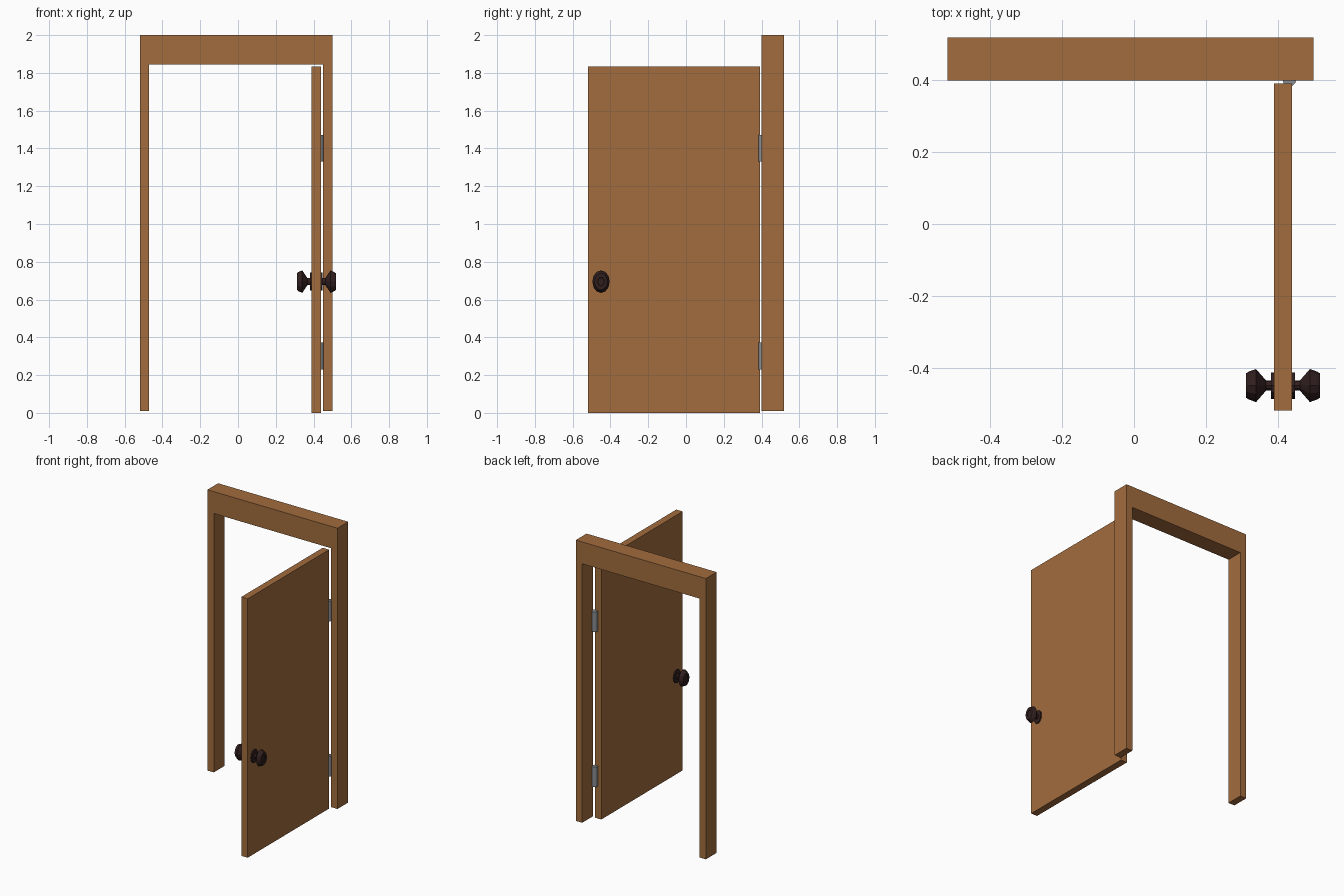
import bpy, bmesh, math
from mathutils import Vector

if "Cube" in bpy.data.objects:
    bpy.data.objects.remove(bpy.data.objects["Cube"])


def material(name, rgb):
    m = bpy.data.materials.new(name)
    m.diffuse_color = (*rgb, 1)
    m.use_nodes = True
    m.node_tree.nodes["Principled BSDF"].inputs["Base Color"].default_value = m.diffuse_color
    return m


WOOD = material("warm_wood", (0.36, 0.15, 0.048))
DARK = material("dark_bronze", (0.032, 0.014, 0.014))
STEEL = material("grey_steel", (0.25, 0.26, 0.28))


def finish(name, bm, mat):
    bmesh.ops.recalc_face_normals(bm, faces=bm.faces)
    me = bpy.data.meshes.new(name)
    bm.to_mesh(me)
    bm.free()
    me.materials.append(mat)
    ob = bpy.data.objects.new(name, me)
    bpy.context.collection.objects.link(ob)
    return ob


def extrude(name, outline, direction, mat):
    """Extrude a flat outline into a solid."""
    bm = bmesh.new()
    face = bm.faces.new([bm.verts.new(p) for p in outline])
    new = bmesh.ops.extrude_face_region(bm, geom=[face], use_keep_orig=True)["geom"]
    bmesh.ops.translate(bm, vec=Vector(direction),
                        verts=[g for g in new if isinstance(g, bmesh.types.BMVert)])
    return finish(name, bm, mat)


def lathe_x(name, profile, centre, side, mat, n=12, z_stretch=1.3):
    """Closed oval solid around the x axis from (offset, radius) pairs."""
    cx, cy, cz = centre
    bm = bmesh.new()
    rings = []
    for off, r in profile:
        rings.append([bm.verts.new((cx + side * off,
                                    cy + r * math.cos(2 * math.pi * i / n),
                                    cz + r * z_stretch * math.sin(2 * math.pi * i / n)))
                      for i in range(n)])
    for a, b in zip(rings, rings[1:]):
        for i in range(n):
            j = (i + 1) % n
            bm.faces.new((a[i], a[j], b[j], b[i]))
    bm.faces.new(rings[0])
    bm.faces.new(rings[-1])
    return finish(name, bm, mat)


# Door frame: two posts and a lintel in one piece
frame = [(-0.52, 0.01), (-0.52, 2.0), (0.50, 2.0), (0.50, 0.01),
         (0.45, 0.01), (0.45, 1.845), (-0.47, 1.845), (-0.47, 0.01)]
extrude("door_frame", [(x, 0.40, z) for x, z in frame], (0, 0.12, 0), WOOD)

# Open door panel
panel = [(0.39, -0.52), (0.44, -0.52), (0.44, 0.392), (0.39, 0.392)]
extrude("door_panel", [(x, y, 0.0) for x, y in panel], (0, 0, 1.835), WOOD)

# Hinge barrels between the door edge and the frame
for label, z0 in (("lower", 0.23), ("upper", 1.33)):
    ring = [(0.433 + 0.019 * math.cos(math.pi * i / 6),
             0.402 + 0.019 * math.sin(math.pi * i / 6), z0) for i in range(12)]
    extrude(label + "_hinge", ring, (0, 0, 0.142), STEEL)

# Door knobs with back plates on both faces of the door
knob = [(0.02, 0.037), (0.033, 0.037), (0.033, 0.014), (0.047, 0.014),
        (0.075, 0.046), (0.095, 0.039), (0.103, 0.034), (0.103, 0.018), (0.100, 0.016)]
for label, side in (("inner", -1), ("outer", 1)):
    lathe_x(label + "_knob", knob, (0.415, -0.45, 0.695), side, DARK)
